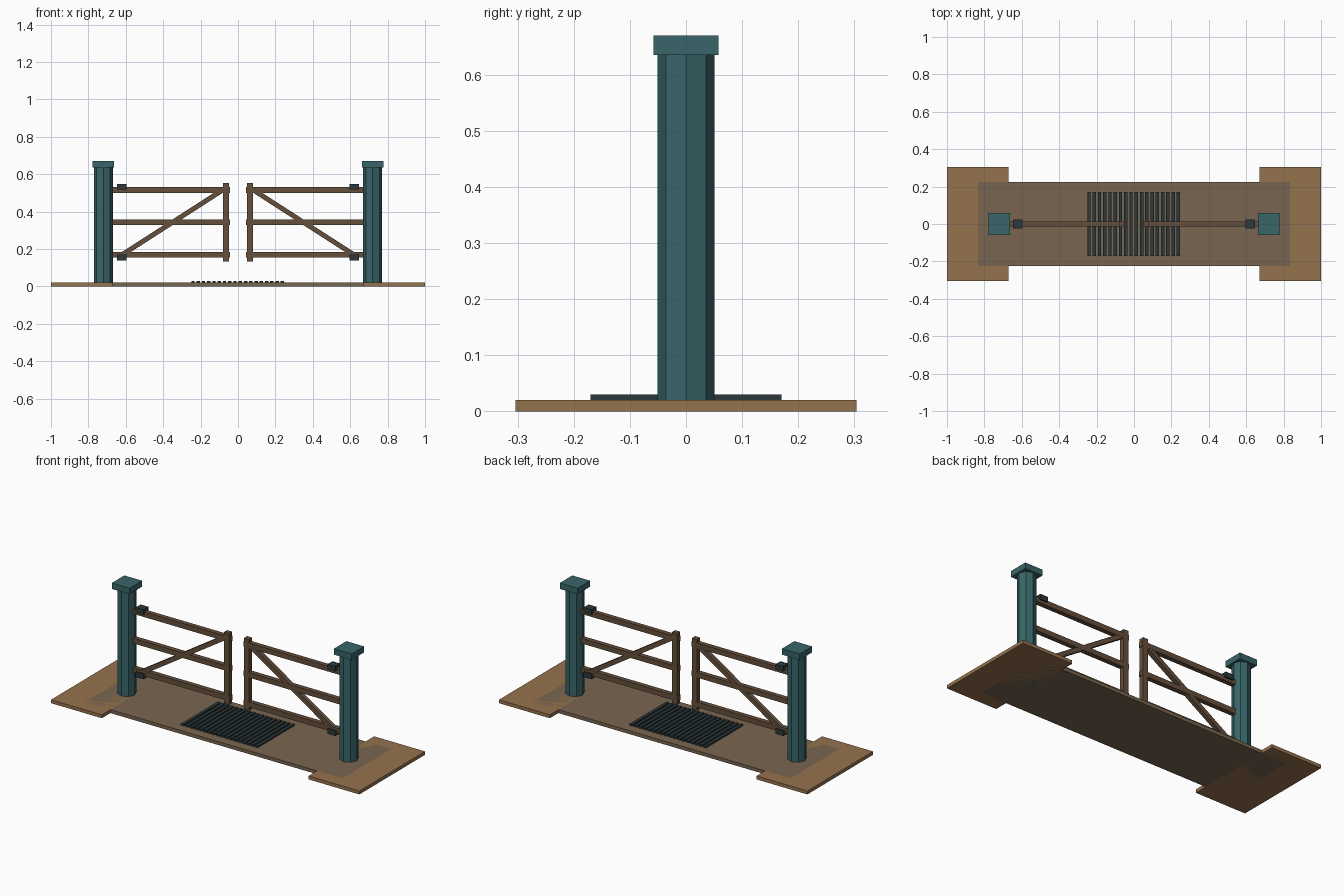
import bpy
from math import atan2, hypot
from mathutils import Vector

if "Cube" in bpy.data.objects:
    bpy.data.objects.remove(bpy.data.objects["Cube"])


def material(name, rgb):
    m = bpy.data.materials.new(name)
    m.diffuse_color = (*rgb, 1)
    m.use_nodes = True
    m.node_tree.nodes["Principled BSDF"].inputs["Base Color"].default_value = m.diffuse_color
    return m


EARTH = material("earth", (0.30, 0.17, 0.075))
TRACK = material("track", (0.19, 0.13, 0.08))
WOOD = material("wood", (0.13, 0.08, 0.045))
TEAL = material("teal_paint", (0.04, 0.13, 0.14))
IRON = material("iron", (0.025, 0.04, 0.045))


def box(name, center, size, mat, tilt=0):
    bpy.ops.mesh.primitive_cube_add(size=1, location=center, rotation=(0, tilt, 0))
    ob = bpy.context.object
    ob.name = name
    ob.scale = size
    ob.data.materials.append(mat)
    return ob


def beam(name, a, b, height, depth, mat):
    # Straight timber between two points in the xz plane
    dx, dz = b[0] - a[0], b[1] - a[1]
    mid = Vector(((a[0] + b[0]) / 2, 0, (a[1] + b[1]) / 2))
    return box(name, mid, (hypot(dx, dz), depth, height), mat, -atan2(dz, dx))


# Road strip between the verges
box("track", (0, 0, 0.01), (1.67, 0.45, 0.02), TRACK)

# Cattle grid bars
for i in range(18):
    box("grid_bar", (-0.2405 + i * 0.0281, 0, 0.0225), (0.018, 0.34, 0.015), IRON)

for side, s in (("left", -1), ("right", 1)):
    # Wide earth verge under each post
    box(side + "_verge", (s * 0.835, 0, 0.01), (0.33, 0.608, 0.02), EARTH)

    # Octagonal post with square cap
    bpy.ops.mesh.primitive_cylinder_add(vertices=8, radius=0.0505, depth=0.64,
                                        location=(s * 0.72, 0, 0.32))
    post = bpy.context.object
    post.name = side + "_post"
    post.data.materials.append(TEAL)
    box(side + "_post_cap", (s * 0.72, 0, 0.6525), (0.115, 0.115, 0.035), TEAL)

    # Gate leaf: three rails, end stile and diagonal brace
    for z in (0.17, 0.343, 0.516):
        box(side + "_gate_rail", (s * 0.357, 0, z), (0.626, 0.028, 0.03), WOOD)
    box(side + "_gate_stile", (s * 0.065, 0, 0.343), (0.033, 0.03, 0.418), WOOD)
    beam(side + "_gate_brace", (s * 0.627, 0.165), (s * 0.075, 0.52),
         0.026, 0.026, WOOD)

    # Hinge blocks
    for z in (0.155, 0.533):
        box(side + "_hinge", (s * 0.622, 0, z), (0.05, 0.046, 0.03), IRON)
